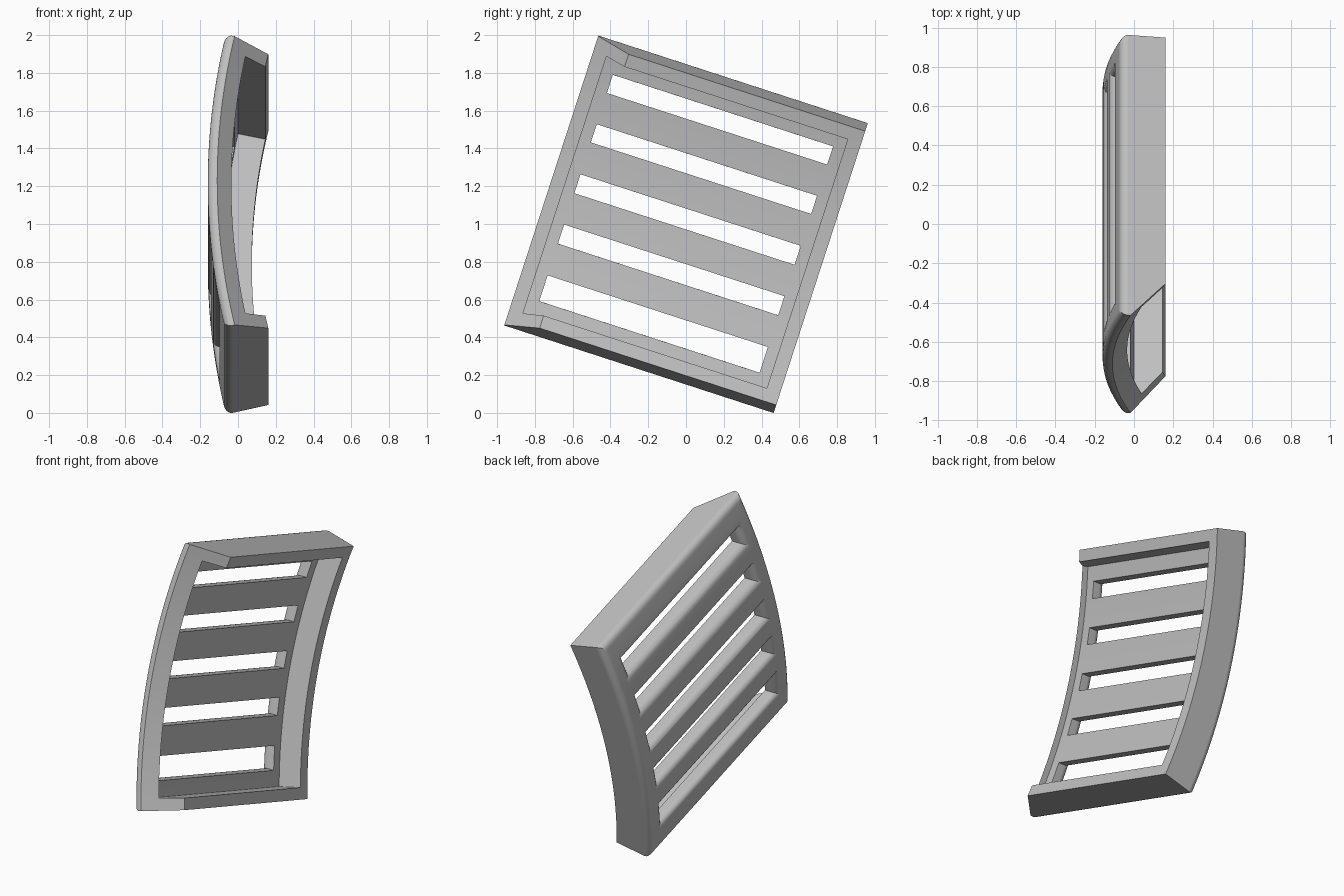
import bpy, bmesh, math
from mathutils import Vector, Matrix

if "Cube" in bpy.data.objects:
    bpy.data.objects.remove(bpy.data.objects["Cube"], do_unlink=True)

RADIUS, DEPTH, FLOOR = 3.6, 0.233, 0.085
HALF_U, HALF_S = 0.75, 0.822
TILT = math.radians(18)


def new_object(name, bm):
    bmesh.ops.recalc_face_normals(bm, faces=bm.faces)
    mesh = bpy.data.meshes.new(name)
    bm.to_mesh(mesh)
    bm.free()
    obj = bpy.data.objects.new(name, mesh)
    bpy.context.collection.objects.link(obj)
    return obj


def add_box(bm, u0, u1, s0, s1, d0, d1):
    size = Matrix.Diagonal((u1 - u0, s1 - s0, d1 - d0, 1))
    centre = Matrix.Translation(((u0 + u1) / 2, (s0 + s1) / 2, (d0 + d1) / 2))
    bmesh.ops.create_cube(bm, size=1, matrix=centre @ size)


def cut(obj, bm):
    cutter = new_object("cutter", bm)
    cutter.hide_render = True
    mod = obj.modifiers.new("cut", "BOOLEAN")
    mod.operation, mod.solver, mod.object = "DIFFERENCE", "EXACT", cutter
    bpy.context.view_layer.update()
    graph = bpy.context.evaluated_depsgraph_get()
    mesh = bpy.data.meshes.new_from_object(obj.evaluated_get(graph))
    obj.modifiers.clear()
    obj.data = mesh
    bpy.data.objects.remove(cutter, do_unlink=True)


# Flat panel: x runs along the slats, y up the panel, z is depth from the outer face
bm = bmesh.new()
add_box(bm, -HALF_U, HALF_U, -HALF_S, HALF_S, 0, DEPTH)
grille = new_object("slatted_frame", bm)

# Slots between the slats, skewed so that they all run straight through once bent
bm = bmesh.new()
for low, high in ((0.53, 0.631), (0.256, 0.357), (-0.026, 0.079),
                  (-0.306, -0.2), (-0.625, -0.482)):
    add_box(bm, -0.613, 0.613, low, high, -0.1, 0.3)
for vert in bm.verts:
    vert.co.y = RADIUS * math.asin(vert.co.y / (RADIUS - vert.co.z))
cut(grille, bm)

# Rounded edges on the outer face
bm = bmesh.new()
bm.from_mesh(grille.data)
edges = [e for e in bm.edges if all(abs(v.co.z) < 1e-4 for v in e.verts)
         and e.calc_face_angle(0) > 1]
bmesh.ops.bevel(bm, geom=edges, offset=0.04, offset_type="OFFSET", segments=5,
                profile=0.5, affect="EDGES")
bm.to_mesh(grille.data)
bm.free()

# Recess behind the slats
bm = bmesh.new()
add_box(bm, -0.675, 0.675, -0.746, 0.746, FLOOR, 0.4)
cut(grille, bm)

# Sloped cut along the front rail
bm = bmesh.new()
tri = [bm.verts.new((u, -1, d)) for u, d in ((-0.8, 0), (-0.5, 0.3), (-0.8, 0.3))]
face = bm.faces.new(tri)
ext = bmesh.ops.extrude_face_region(bm, geom=[face])["geom"]
bmesh.ops.translate(bm, vec=(0, 2, 0),
                    verts=[g for g in ext if isinstance(g, bmesh.types.BMVert)])
cut(grille, bm)

# Slice across, then bend into an arc and tilt
bm = bmesh.new()
bm.from_mesh(grille.data)
SLICES = 32
for i in range(1, SLICES):
    s = -HALF_S + 2 * HALF_S * i / SLICES
    bmesh.ops.bisect_plane(bm, geom=bm.verts[:] + bm.edges[:] + bm.faces[:],
                           plane_co=(0, s, 0), plane_no=(0, 1, 0), dist=1e-5)
for vert in bm.verts:
    u, s, d = vert.co
    angle = s / RADIUS
    v = (RADIUS - d) * math.sin(angle)
    vert.co = Vector((RADIUS - 0.16 - (RADIUS - d) * math.cos(angle),
                      u * math.cos(TILT) + v * math.sin(TILT),
                      v * math.cos(TILT) - u * math.sin(TILT)))
lowest = min(vert.co.z for vert in bm.verts)
bmesh.ops.translate(bm, vec=(0, 0, -lowest), verts=bm.verts)
bmesh.ops.recalc_face_normals(bm, faces=bm.faces)
bm.to_mesh(grille.data)
bm.free()

# Plain grey finish
grey = bpy.data.materials.new("plain_grey")
grey.use_nodes = True
colour = (0.53, 0.53, 0.53, 1)
grey.diffuse_color = colour
grey.node_tree.nodes["Principled BSDF"].inputs["Base Color"].default_value = colour
grille.data.materials.clear()
grille.data.materials.append(grey)

# Smooth bends with flat faces kept flat
bpy.ops.object.select_all(action="DESELECT")
grille.select_set(True)
bpy.context.view_layer.objects.active = grille
bpy.ops.object.shade_smooth_by_angle(angle=math.radians(30))
grille.modifiers.new("flat_faces", "WEIGHTED_NORMAL").keep_sharp = True
